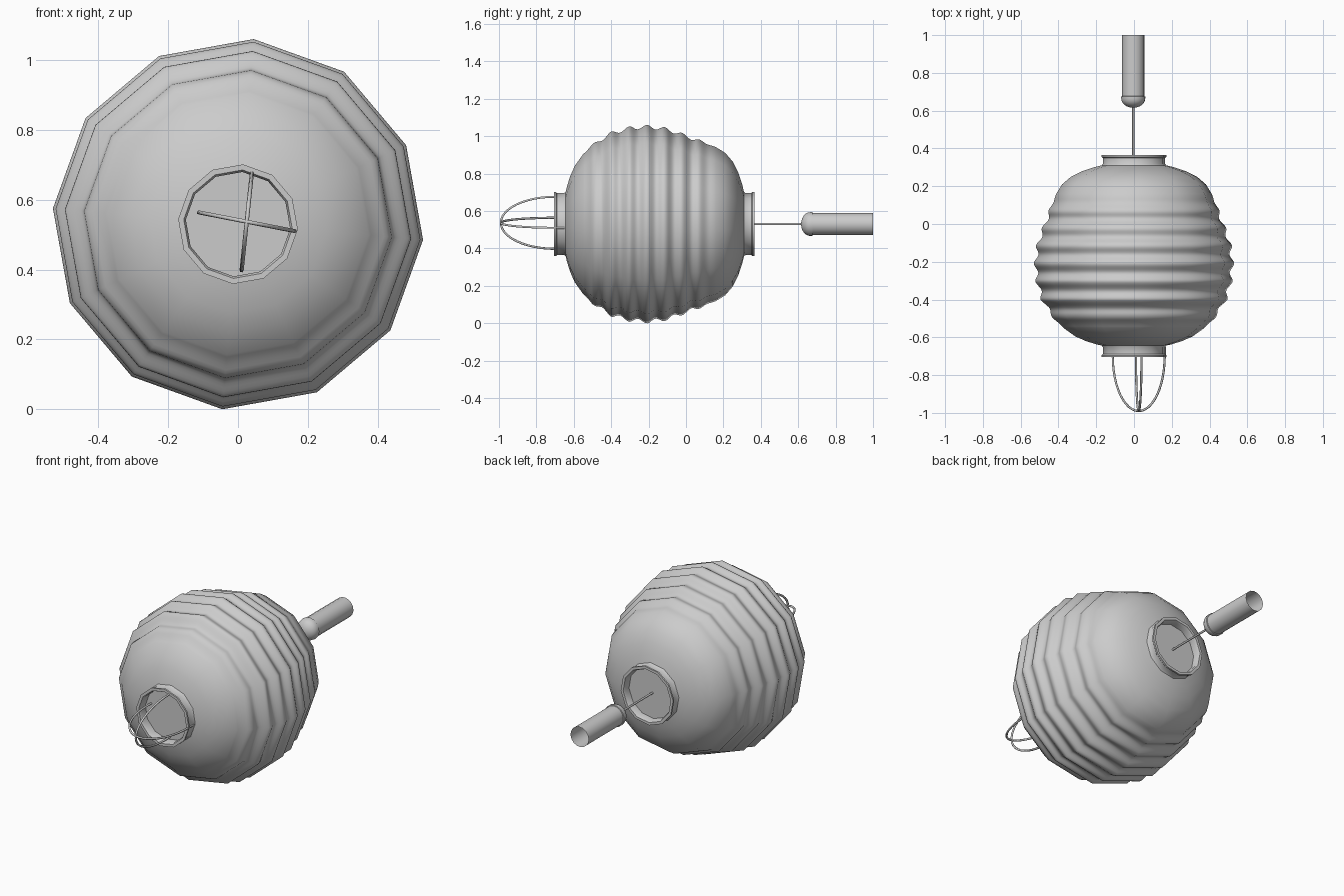
import bpy, bmesh
from math import sin, cos, pi, radians

if "Cube" in bpy.data.objects:
    bpy.data.objects.remove(bpy.data.objects["Cube"])

AXIS_Z = 0.53
TURN = radians(-4.85)


def finish(name, bm, angle=40):
    bmesh.ops.remove_doubles(bm, verts=bm.verts, dist=1e-5)
    bmesh.ops.recalc_face_normals(bm, faces=bm.faces)
    mesh = bpy.data.meshes.new(name)
    bm.to_mesh(mesh)
    bm.free()
    ob = bpy.data.objects.new(name, mesh)
    bpy.context.collection.objects.link(ob)
    bpy.ops.object.select_all(action='DESELECT')
    ob.select_set(True)
    bpy.context.view_layer.objects.active = ob
    bpy.ops.object.shade_smooth_by_angle(angle=radians(angle))
    return ob


def lathe(name, profile, sides=12, x=0.0, closed=False, angle=40):
    """Revolve (radius, y) points around the lantern axis."""
    bm = bmesh.new()
    rings = []
    for r, y in profile:
        rings.append([bm.verts.new((x + r * cos(TURN + 2 * pi * i / sides), y,
                                    AXIS_Z + r * sin(TURN + 2 * pi * i / sides)))
                      for i in range(sides)])
    pairs = list(zip(rings, rings[1:]))
    if closed:
        pairs.append((rings[-1], rings[0]))
    for a, b in pairs:
        for i in range(sides):
            j = (i + 1) % sides
            bm.faces.new((a[i], a[j], b[j], b[i]))
    return finish(name, bm, angle)


def disc(name, radius, y):
    bm = bmesh.new()
    bm.faces.new([bm.verts.new((radius * cos(TURN + pi * i / 6), y,
                                AXIS_Z + radius * sin(TURN + pi * i / 6)))
                  for i in range(12)])
    return finish(name, bm)


def wire(name, points, radius):
    cu = bpy.data.curves.new(name, 'CURVE')
    cu.dimensions = '3D'
    cu.bevel_depth = radius
    cu.bevel_resolution = 1
    cu.use_fill_caps = True
    sp = cu.splines.new('POLY')
    sp.points.add(len(points) - 1)
    for p, co in zip(sp.points, points):
        p.co = (*co, 1)
    ob = bpy.data.objects.new(name, cu)
    bpy.context.collection.objects.link(ob)
    return ob


# ribbed paper body: rounded outline plus ripples in the middle
outline = [(-0.645, 0.165), (-0.637, 0.2), (-0.62, 0.255), (-0.595, 0.312), (-0.55, 0.375),
           (-0.5, 0.425), (-0.4, 0.487), (-0.3, 0.515), (-0.2, 0.523), (-0.1, 0.508),
           (0.0, 0.472), (0.1, 0.436), (0.16, 0.413), (0.21, 0.382), (0.25, 0.335),
           (0.28, 0.275), (0.3, 0.215), (0.312, 0.165)]


def radius_at(y):
    for (y0, r0), (y1, r1) in zip(outline, outline[1:]):
        if y <= y1:
            return r0 + (r1 - r0) * (y - y0) / (y1 - y0)


body = [(r, y) for y, r in outline if y < -0.56]
for k in range(85):
    y = -0.55 + k * 0.7 / 84
    fade = min(1, (y + 0.55) / 0.1, (0.15 - y) / 0.1)
    body.append((radius_at(y) + 0.010 * fade * cos(2 * pi * (y + 0.21) / 0.095), y))
body += [(r, y) for y, r in outline if y > 0.155]
lathe("lantern_body", body)

# end collars with flared lips, each closed by a recessed disc
for name, inner, outer in (("front", -0.64, -0.705), ("back", 0.307, 0.365)):
    d = 1 if outer > inner else -1
    lathe(name + "_collar",
          [(0.174, inner), (0.166, inner + d * 0.012), (0.166, outer - d * 0.016),
           (0.172, outer - d * 0.01), (0.172, outer), (0.156, outer),
           (0.150, outer - d * 0.012), (0.150, inner)], closed=True)
    disc(name + "_collar_disc", 0.152, inner + d * 0.012)

# two crossed wire hoops at the front
for n, a in enumerate((radians(-11), radians(84))):
    pts = [(0.025 + 0.14 * cos(t) * cos(a), -0.70 - 0.29 * sin(t),
            AXIS_Z + 0.007 + 0.14 * cos(t) * sin(a))
           for t in (pi * i / 24 for i in range(25))]
    pts = [(pts[0][0], -0.65, pts[0][2])] + pts + [(pts[-1][0], -0.65, pts[-1][2])]
    wire(f"wire_hoop_{n + 1}", pts, 0.006)

# cord, rounded end cap and open tubular handle at the back
wire("cord", [(-0.004, 0.31, AXIS_Z), (-0.004, 0.64, AXIS_Z)], 0.006)
dome = [(0.064 * sin(t), 0.665 - 0.05 * cos(t)) for t in (pi / 2 * i / 6 for i in range(7))]
lathe("handle_end_cap", dome + [(0.064, 0.675), (0.058, 0.677)], sides=16, x=-0.004)
lathe("handle_tube", [(0.0, 0.67), (0.059, 0.67), (0.059, 1.0)], sides=16, x=-0.004)
